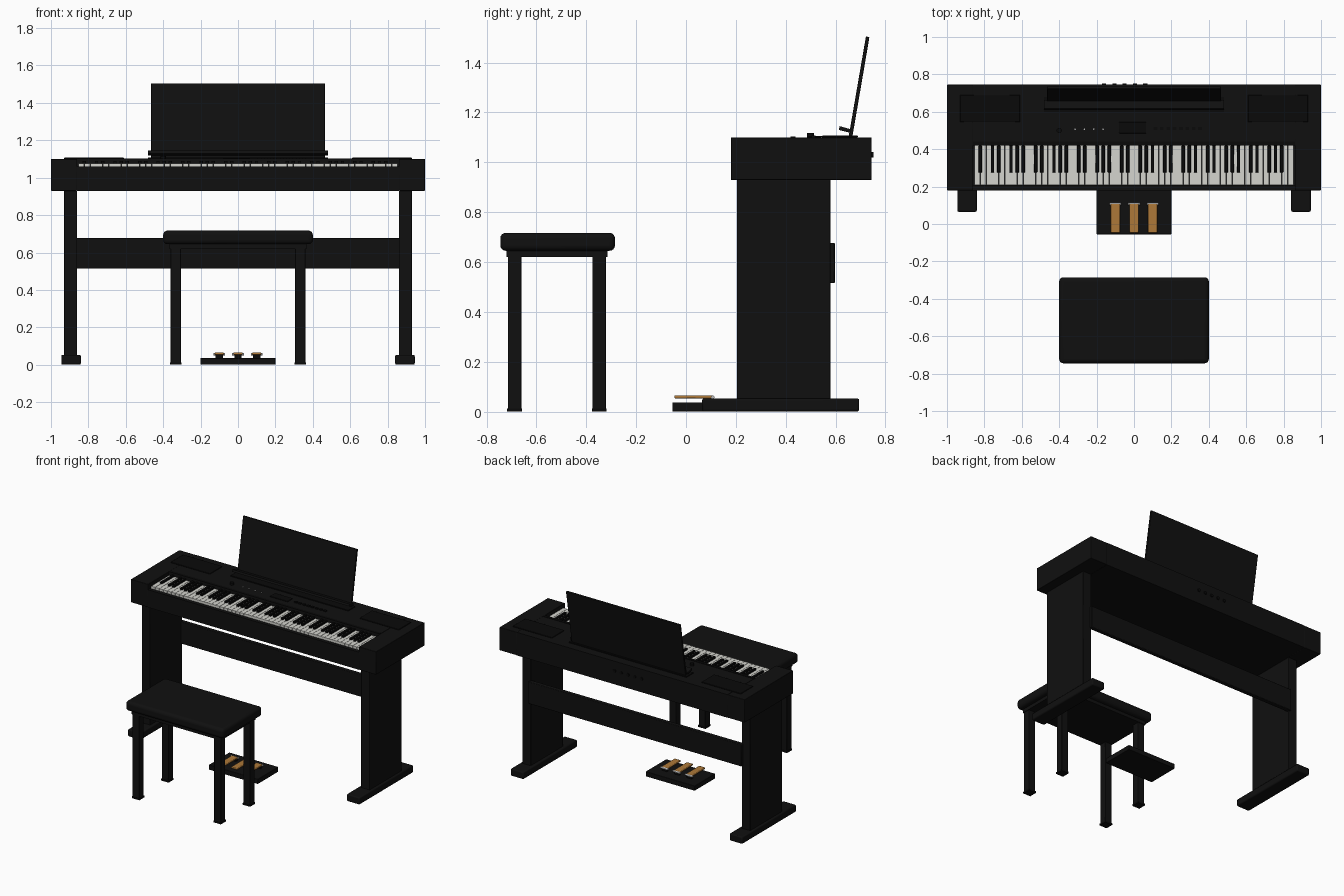
import bpy, bmesh, math
from mathutils import Matrix

if "Cube" in bpy.data.objects:
    bpy.data.objects.remove(bpy.data.objects["Cube"])


def material(name, rgb):
    m = bpy.data.materials.new(name)
    m.diffuse_color = (*rgb, 1)
    m.use_nodes = True
    m.node_tree.nodes["Principled BSDF"].inputs["Base Color"].default_value = m.diffuse_color
    return m


BLACK = material("satin black", (0.005, 0.005, 0.005))
DARK = material("deep black", (0.003, 0.003, 0.003))
IVORY = material("key white", (0.66, 0.66, 0.62))
GOLD = material("brass", (0.42, 0.19, 0.04))
SILVER = material("silver", (0.5, 0.5, 0.5))


def finish(name, bm, mat, bevel=0.0, segments=2):
    bmesh.ops.recalc_face_normals(bm, faces=bm.faces)
    me = bpy.data.meshes.new(name)
    bm.to_mesh(me)
    bm.free()
    me.materials.append(mat)
    ob = bpy.data.objects.new(name, me)
    bpy.context.collection.objects.link(ob)
    if bevel:
        b = ob.modifiers.new("bevel", 'BEVEL')
        b.width, b.segments = bevel, segments
        bpy.context.view_layer.objects.active = ob
        ob.select_set(True)
        bpy.ops.object.shade_smooth_by_angle(angle=math.radians(35))
        ob.select_set(False)
    return ob


def add_box(bm, x, y, z):
    size = [b - a for a, b in (x, y, z)]
    mid = [(a + b) / 2 for a, b in (x, y, z)]
    bmesh.ops.create_cube(bm, size=1, matrix=Matrix.Translation(mid) @ Matrix.Diagonal((*size, 1)))


def boxes(name, items, mat, bevel=0.0, segments=2):
    bm = bmesh.new()
    for it in items:
        add_box(bm, *it)
    return finish(name, bm, mat, bevel, segments)


def both(x, y, z):
    """The same box on the right and left."""
    return [(x, y, z), ((-x[1], -x[0]), y, z)]


def profile(name, pts, x0, x1, mat, bevel=0.0):
    """Extrude a (y, z) outline along x."""
    bm = bmesh.new()
    f = bm.faces.new([bm.verts.new((x0, y, z)) for y, z in pts])
    ext = bmesh.ops.extrude_face_region(bm, geom=[f])
    bmesh.ops.translate(bm, vec=(x1 - x0, 0, 0),
                        verts=[v for v in ext["geom"] if isinstance(v, bmesh.types.BMVert)])
    return finish(name, bm, mat, bevel)


def cylinders(name, centres, r, depth, axis, mat):
    bm = bmesh.new()
    rot = {'X': Matrix.Rotation(math.pi / 2, 4, 'Y'), 'Y': Matrix.Rotation(math.pi / 2, 4, 'X'),
           'Z': Matrix.Identity(4)}[axis]
    for c in centres:
        bmesh.ops.create_cone(bm, cap_ends=True, segments=16, radius1=r, radius2=r, depth=depth,
                              matrix=Matrix.Translation(c) @ rot)
    return finish(name, bm, mat)


# Piano case: middle section with a recessed key bed, plus end blocks
profile("piano_case", [(.18, .93), (.745, .93), (.745, 1.10), (.42, 1.10), (.42, 1.045),
                       (.207, 1.045), (.207, 1.06), (.18, 1.06)], -.86, .86, BLACK)
boxes("end_block", both((.86, 1.0), (.18, .745), (.93, 1.10)), BLACK, .003)

# Keyboard: 52 white keys, 36 black keys, starting on A
KW = 1.71 / 52
white, black = [], []
for i in range(52):
    x = -.855 + i * KW
    white.append(((x + .001, x + KW - .001), (.209, .419), (1.045, 1.077)))
    if i > 0 and i % 7 in (1, 3, 4, 6, 0):
        black.append(((x - .009, x + .009), (.275, .419), (1.06, 1.09)))
boxes("white_keys", white, IVORY)
boxes("black_keys", black, DARK, .002, 1)
boxes("key_felt_strip", [((-.86, .86), (.42, .44), (1.10, 1.103))], DARK)

# Top panel: speaker grilles, display, buttons, lights
boxes("speaker_grille", both((.61, .93), (.545, .69), (1.10, 1.107)), DARK, .003)
boxes("display", [((-.08, .065), (.485, .545), (1.10, 1.106))], DARK, .002)
boxes("panel_buttons", [((.105 + .034 * i, .125 + .034 * i), (.503, .519), (1.10, 1.108))
                        for i in range(8)], DARK)
cylinders("volume_knob", [(-.4, .5, 1.108)], .014, .018, 'Z', DARK)
cylinders("indicator_light", [(x, .507, 1.101) for x in (-.315, -.265, -.215, -.165)],
          .004, .006, 'Z', SILVER)

# Music stand: slot base, ledge with end tabs, leaning desk
boxes("stand_base", [((-.48, .48), (.60, .68), (1.10, 1.107))], DARK)
profile("stand_ledge", [(.613, 1.13), (.66, 1.118), (.664, 1.132), (.617, 1.145)],
        -.48, .48, BLACK)
profile("music_desk", [(.653, 1.105), (.668, 1.105), (.736, 1.502), (.722, 1.505)],
        -.465, .465, BLACK, .003)

# Rear sockets
cylinders("rear_socket", [(x, .745, 1.03) for x in (-.16, -.105, -.05, .005, .06)],
          .011, .014, 'Y', DARK)

# Piano stand: side panels, feet and rear cross beam
boxes("side_panel", both((.86, .93), (.205, .58), (.045, .93)), BLACK, .003)
boxes("side_foot", both((.84, .945), (.065, .695), (0, .053)), BLACK, .008)
boxes("cross_beam", [((-.87, .87), (.565, .597), (.515, .677))], BLACK, .004)

# Pedal unit
boxes("pedal_board", [((-.2, .2), (-.055, .185), (0, .036))], BLACK, .003)
PX = (-.1, 0, .1)
boxes("pedal", [((x - .025, x + .025), (-.047, .108), (.053, .065)) for x in PX], GOLD, .004)
cylinders("pedal_hinge", [(x, .107, .057) for x in PX], .007, .062, 'X', SILVER)
boxes("pedal_post", [((x - .02, x + .02), (.09, .107), (.03, .055)) for x in PX], DARK)

# Bench
boxes("bench_seat", [((-.4, .4), (-.745, -.285), (.645, .717))], BLACK, .022, 4)
boxes("bench_apron", [((-.365, .365), (-.72, -.315), (.62, .65))], BLACK)
legs, caps = [], []
for y in (-.688, -.348):
    legs += both((.305, .36), (y - .027, y + .027), (.005, .63))
    caps += both((.302, .363), (y - .03, y + .03), (0, .012))
boxes("bench_leg", legs, BLACK, .003)
boxes("bench_foot_cap", caps, DARK)
